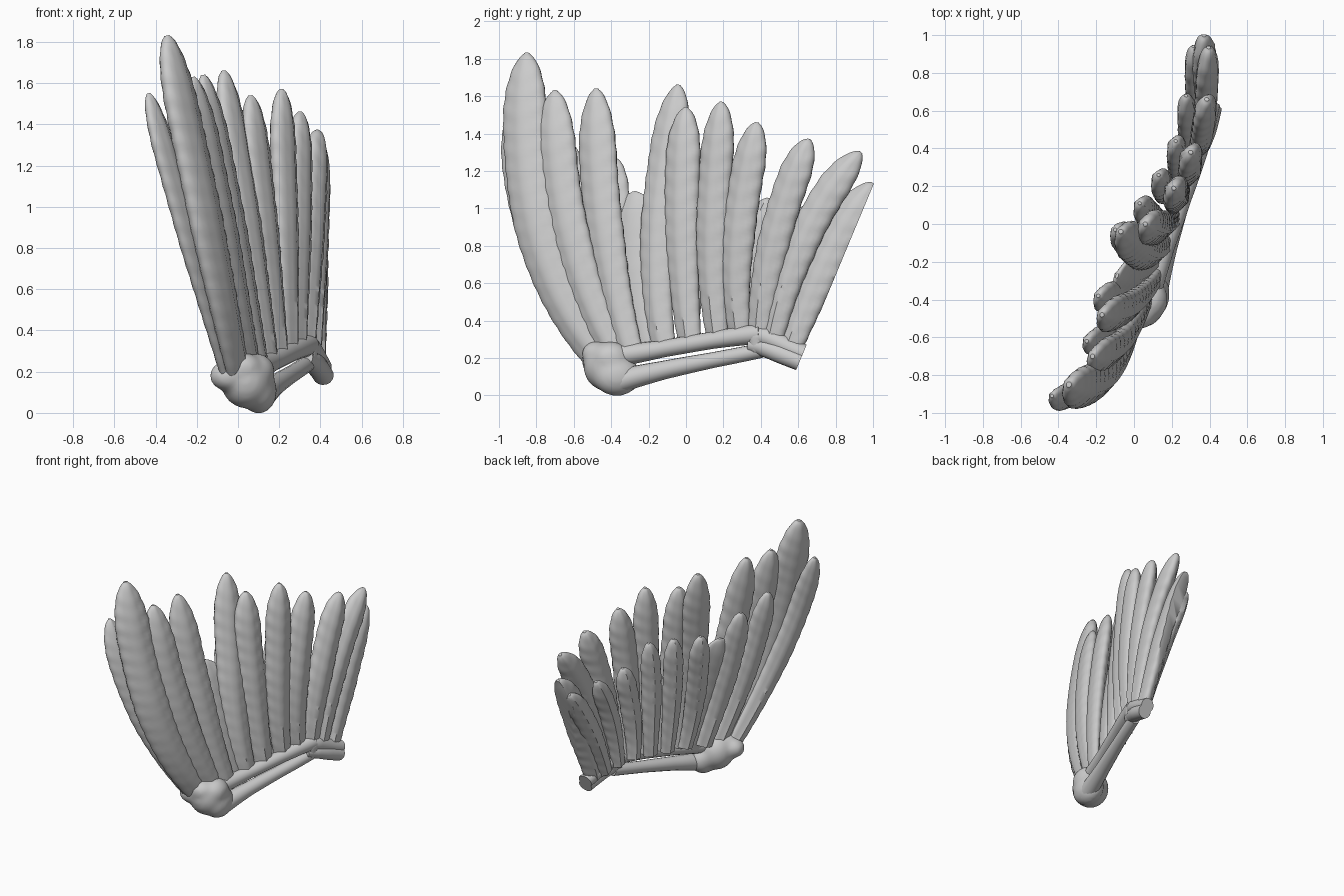
import bpy, bmesh, math
from mathutils import Vector

if "Cube" in bpy.data.objects:
    bpy.data.objects.remove(bpy.data.objects["Cube"])

grey = bpy.data.materials.new("feather_grey")
grey.diffuse_color = (0.6, 0.6, 0.6, 1)
grey.use_nodes = True
grey.node_tree.nodes["Principled BSDF"].inputs["Base Color"].default_value = grey.diffuse_color

# Flat plane where the wing joins the body
CUT_POINT = Vector((0, 0.603, 0.17))
CUT_NORMAL = Vector((0, 0.923, -0.385))


def finish(name, bm, cut=True):
    if cut:
        r = bmesh.ops.bisect_plane(bm, geom=bm.verts[:] + bm.edges[:] + bm.faces[:],
                                   plane_co=CUT_POINT, plane_no=CUT_NORMAL, clear_outer=True)
        edges = [e for e in r["geom_cut"] if isinstance(e, bmesh.types.BMEdge)]
        if edges:
            bmesh.ops.holes_fill(bm, edges=[e for e in edges if e.is_boundary], sides=0)
    bmesh.ops.recalc_face_normals(bm, faces=bm.faces[:])
    me = bpy.data.meshes.new(name)
    bm.to_mesh(me)
    bm.free()
    ob = bpy.data.objects.new(name, me)
    bpy.context.collection.objects.link(ob)
    me.materials.append(grey)
    bpy.ops.object.select_all(action='DESELECT')
    ob.select_set(True)
    bpy.context.view_layer.objects.active = ob
    bpy.ops.object.shade_smooth_by_angle(angle=math.radians(50))
    return ob


def skin(bm, rings):
    """Join rings of points into a closed skin with capped ends."""
    vs = [[bm.verts.new(p) for p in ring] for ring in rings]
    n = len(vs[0])
    for a, b in zip(vs, vs[1:]):
        for i in range(n):
            bm.faces.new((a[i], a[(i + 1) % n], b[(i + 1) % n], b[i]))
    bm.faces.new(vs[0])
    bm.faces.new(vs[-1])


def cubic(pts, t):
    """Smooth curve through four evenly spaced points."""
    out = Vector((0, 0, 0))
    for i in range(4):
        w = 1
        for j in range(4):
            if j != i:
                w *= (t * 3 - j) / (i - j)
        out += pts[i] * w
    return out


def feather(name, x_root, x_tip, path, width, thick):
    """Feather along four (y, z) points, leaning from x_root to x_tip."""
    z0, z1 = path[0][1], path[3][1]
    pts = [Vector((x_root + (x_tip - x_root) * (z - z0) / (z1 - z0), y, z)) for y, z in path]
    rows, sides = 64, 20
    length = (pts[3] - pts[0]).length
    rings = []
    for k in range(rows + 1):
        s = 1 - (1 - k / rows * 0.999) ** 1.4
        t = (cubic(pts, min(s + .01, 1)) - cubic(pts, max(s - .01, 0))).normalized()
        across = t.cross(Vector((0.89, -0.45, 0))).normalized()
        normal = across.cross(t).normalized()
        w = width / 2 * min(1, 0.68 + 0.7 * s)
        h = thick / 2 * min(1, 0.7 + 0.6 * s)
        e = max(0, (s - 0.78) / 0.22)
        end = max(0.02, 1 - e * e) ** 0.56
        ring = []
        for i in range(sides):
            a = 2 * math.pi * i / sides
            u, v = math.cos(a), math.sin(a)
            # slanted barbs and a raised shaft down the middle
            barb = math.sin(s * length * 62 - abs(u) * 5)
            shaft = 0.010 * math.exp(-(u / 0.2) ** 2) * (1 if v > 0 else -1)
            edge = w * end * u * (1 + 0.018 * barb * abs(u))
            lift = h * v * (end ** 0.7) * (1 + 0.07 * barb * abs(u)) + shaft * end * abs(v)
            ring.append(cubic(pts, s) + across * edge + normal * lift)
        rings.append(ring)
    bm = bmesh.new()
    skin(bm, rings)
    return finish(name, bm)


# Long flight feathers: root x, tip x, width, path of (y, z)
flight = [
    (0.00, -0.345, .26, [(-.46, .20), (-.74, .70), (-.85, 1.26), (-.85, 1.83)]),
    (0.06, -0.22, .23, [(-.38, .22), (-.56, .64), (-.67, 1.12), (-.70, 1.63)]),
    (0.10, -0.17, .22, [(-.30, .24), (-.40, .66), (-.46, 1.12), (-.48, 1.64)]),
    (0.15, -0.07, .21, [(-.12, .27), (-.155, .72), (-.115, 1.18), (-.04, 1.66)]),
    (0.20, 0.06, .20, [(.02, .29), (-.015, .70), (-.02, 1.12), (0, 1.54)]),
    (0.25, 0.21, .19, [(.17, .31), (.14, .72), (.155, 1.14), (.19, 1.57)]),
    (0.29, 0.30, .19, [(.29, .32), (.27, .70), (.31, 1.08), (.38, 1.46)]),
    (0.33, 0.385, .185, [(.39, .30), (.435, .66), (.53, 1.03), (.66, 1.37)]),
    (0.36, 0.395, .185, [(.46, .29), (.555, .64), (.705, .98), (.935, 1.30)]),
    (0.38, 0.37, .20, [(.55, .24), (.66, .52), (.80, .82), (1.0, 1.135)]),
]
for n, (xr, xt, w, path) in enumerate(flight):
    feather(f"flight_feather_{n + 1}", xr, xt, path, w, 0.125 if n == 0 else 0.105)

# Thin web closing the split between the two feather groups
feather("web", 0.11, -0.09, [(-.20, .24), (-.26, .52), (-.28, .80), (-.275, 1.09)], .27, 0.06)

# Shorter covering feathers on the inner side
cover = [
    (-.05, -.435, .17, [(-.49, .20), (-.74, .64), (-.885, 1.10), (-.91, 1.55)]),
    (0.01, -.25, .17, [(-.40, .22), (-.53, .60), (-.60, .98), (-.62, 1.35)]),
    (0.04, -.19, .18, [(-.27, .25), (-.34, .60), (-.38, .94), (-.38, 1.27)]),
    (0.09, -.10, .16, [(-.12, .28), (-.13, .59), (-.09, .90), (-.03, 1.20)]),
    (0.14, 0.03, .15, [(.02, .29), (.03, .60), (.06, .90), (.11, 1.20)]),
    (0.19, 0.13, .15, [(.15, .30), (.17, .60), (.20, .90), (.26, 1.20)]),
    (0.24, 0.22, .15, [(.28, .31), (.30, .56), (.36, .81), (.44, 1.055)]),
    (0.29, 0.275, .14, [(.39, .29), (.45, .54), (.54, .78), (.68, 1.03)]),
    (0.33, 0.315, .15, [(.49, .26), (.60, .50), (.75, .76), (.94, 1.02)]),
]
for n, (xr, xt, w, path) in enumerate(cover):
    feather(f"cover_feather_{n + 1}", xr, xt, path, w, 0.085)


def bone(name, pts, radii):
    """Round bone through four points with a radius at each."""
    pts = [Vector(p) for p in pts]
    rings = []
    for k in range(25):
        s = k / 24
        t = (cubic(pts, min(s + .02, 1)) - cubic(pts, max(s - .02, 0))).normalized()
        side = t.cross(Vector((0, 0, 1))).normalized()
        up = side.cross(t)
        i = min(int(s * 3), 2)
        r = radii[i] + (radii[i + 1] - radii[i]) * (s * 3 - i)
        rings.append([cubic(pts, s) + (side * math.cos(a) + up * math.sin(a)) * r
                      for a in (2 * math.pi * j / 16 for j in range(16))])
    bm = bmesh.new()
    skin(bm, rings)
    finish(name, bm)


# Pair of forearm bones with a slot between them
bone("upper_bone", [(.08, -.38, .21), (.17, -.12, .25), (.26, .14, .295), (.34, .40, .33)],
     [.06, .046, .046, .055])
bone("lower_bone", [(.11, -.38, .07), (.18, -.12, .135), (.26, .14, .188), (.335, .40, .24)],
     [.065, .050, .042, .04])
# Upper arm, running out to the flat cut
bone("upper_arm_top", [(.32, .34, .32), (.35, .43, .31), (.38, .53, .265), (.415, .68, .205)],
     [.05, .055, .052, .05])
bone("upper_arm_bottom", [(.325, .34, .27), (.355, .42, .255), (.385, .50, .225), (.42, .64, .17)],
     [.04, .05, .052, .05])


def lump(name, balls, voxel=0.014):
    """Blend several balls (centre, radii) into one rounded mass."""
    bm = bmesh.new()
    for c, r in balls:
        res = bmesh.ops.create_icosphere(bm, subdivisions=3, radius=1)
        for v in res["verts"]:
            v.co = Vector(c) + Vector(v.co[i] * r[i] for i in range(3))
    ob = finish(name, bm, cut=False)
    rm = ob.modifiers.new("blend", 'REMESH')
    rm.mode = 'VOXEL'
    rm.voxel_size = voxel
    rm.use_smooth_shade = True
    sm = ob.modifiers.new("soften", 'SMOOTH')
    sm.iterations = 16


# Knobbly wrist joint and the elbow
lump("wrist", [((.04, -.42, .155), (.125, .13, .135)),
               ((.10, -.37, .105), (.09, .13, .11)),
               ((-.05, -.48, .18), (.09, .08, .075)),
               ((.09, -.40, .20), (.09, .11, .09)),
               ((.02, -.47, .22), (.10, .09, .075))])
lump("elbow", [((.335, .39, .315), (.06, .07, .065)), ((.34, .39, .26), (.05, .06, .055))])
